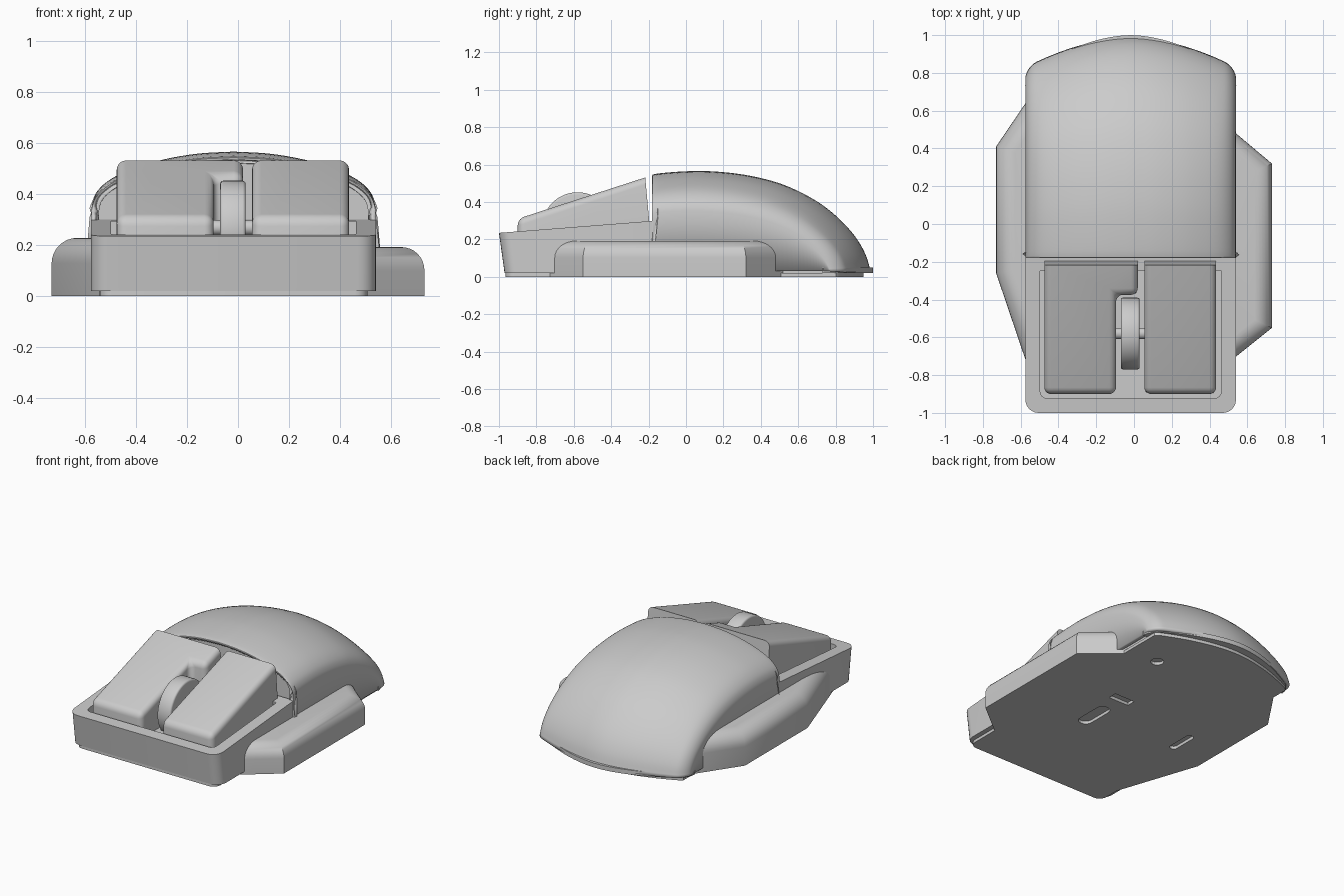
import bpy, bmesh, math
from mathutils import Vector

if "Cube" in bpy.data.objects:
    bpy.data.objects.remove(bpy.data.objects["Cube"])

grey = bpy.data.materials.new("plain_grey")
grey.use_nodes = True
grey.diffuse_color = (0.6, 0.6, 0.6, 1)
grey.node_tree.nodes["Principled BSDF"].inputs["Base Color"].default_value = (0.6, 0.6, 0.6, 1)

CX = -0.0175      # centre line of the body
HALF = 0.5575     # half width of the body
CORNER = 0.06     # plan radius of the rear corners


def finish(name, bm, smooth=True):
    mesh = bpy.data.meshes.new(name)
    bm.to_mesh(mesh)
    bm.free()
    ob = bpy.data.objects.new(name, mesh)
    bpy.context.collection.objects.link(ob)
    mesh.materials.append(grey)
    if smooth:
        bpy.ops.object.select_all(action='DESELECT')
        ob.select_set(True)
        bpy.context.view_layer.objects.active = ob
        bpy.ops.object.shade_smooth_by_angle(angle=math.radians(35))
    return ob


def prism(outline, low, high):
    """Closed prism over a plan outline; low and high are functions of y."""
    bm = bmesh.new()
    bottom = [bm.verts.new((x, y, low(y))) for x, y in outline]
    top = [bm.verts.new((x, y, high(y))) for x, y in outline]
    bm.faces.new(bottom)
    bm.faces.new(top)
    n = len(outline)
    for i in range(n):
        j = (i + 1) % n
        bm.faces.new((bottom[i], bottom[j], top[j], top[i]))
    bmesh.ops.recalc_face_normals(bm, faces=bm.faces)
    return bm


def round_edges(bm, rule, width, segments=5):
    edges = [e for e in bm.edges if rule(e.verts[0].co, e.verts[1].co)]
    bmesh.ops.bevel(bm, geom=edges, offset=width, segments=segments,
                    profile=0.5, affect='EDGES', clamp_overlap=True)


def upright(a, b):
    return abs(a.x - b.x) < 0.01 and abs(a.y - b.y) < 0.01


def flat(z):
    return lambda y: z


def smooth_curve(points, steps=4):
    """Catmull-Rom samples through the points."""
    p = [Vector(q) for q in points]
    p = [2 * p[0] - p[1]] + p + [2 * p[-1] - p[-2]]
    out = []
    for a, b, c, d in zip(p, p[1:], p[2:], p[3:]):
        for k in range(steps):
            t = k / steps
            out.append(0.5 * (2 * b + (c - a) * t + (2 * a - 5 * b + 4 * c - d) * t ** 2
                              + (3 * b - a - 3 * c + d) * t ** 3))
    return out + [p[-2]]


def rear(x, tip, drop):
    """Bowed rear edge with rounded corners."""
    over = min(max(abs(x) - (HALF - CORNER), 0), CORNER)
    return tip - drop * (abs(x) / 0.5) ** 1.8 - CORNER + math.sqrt(CORNER ** 2 - over ** 2)


def rear_outline(half, front, tip, drop, n=40):
    """Plan with a straight front and a bowed rear."""
    xs = [half * math.sin(math.pi * (0.5 - i / n)) for i in range(n + 1)]
    return [(CX - half, front), (CX + half, front)] + [(CX + x, rear(x, tip, drop)) for x in xs]


# Palm shell: one side profile swept across the section
section = smooth_curve([(0, 1), (.14, .985), (.28, .94), (.40, .87), (.48, .80),
                        (.53, .72), (.552, .64), (HALF, .56)])
section = [(-x, s) for x, s in section[:0:-1]] + [(x, s) for x, s in section]
profile = smooth_curve([(0, .535), (.012, .55), (.13, .563), (.26, .565), (.41, .548), (.55, .512),
                        (.66, .463), (.77, .391), (.86, .305), (.93, .213), (.975, .122), (1, .03)])
FRONT, RIM = -0.18, 0.03
bm = bmesh.new()
rows = []
for x, s in [(-HALF, 0)] + section + [(HALF, 0)]:
    depth = rear(x, 0.988, 0.13) - FRONT
    rows.append([bm.verts.new((CX + x, FRONT + depth * t, RIM + s * (z - RIM))) for t, z in profile])
for a, b in zip(rows, rows[1:]):
    for i in range(len(a) - 1):
        bm.faces.new((a[i], b[i], b[i + 1], a[i + 1]))
bmesh.ops.remove_doubles(bm, verts=bm.verts, dist=0.0005)
bmesh.ops.recalc_face_normals(bm, faces=bm.faces)
if sum(f.normal.z for f in bm.faces) < 0:
    bmesh.ops.reverse_faces(bm, faces=bm.faces)
shell = finish("palm_shell", bm)
wall = shell.modifiers.new("wall", 'SOLIDIFY')
wall.thickness = 0.03
wall.offset = -1

# Bulkhead just inside the shell opening
bm = bmesh.new()
arch = [(-HALF, 0)] + section + [(HALF, 0)]
bm.faces.new([bm.verts.new((CX + x * 0.97, -0.15, RIM + s * 0.505)) for x, s in arch])
bmesh.ops.recalc_face_normals(bm, faces=bm.faces)
finish("shell_bulkhead", bm, False)

# Rear lip and inner floor
finish("rear_lip", prism(rear_outline(HALF + 0.002, 0.73, 1.0, 0.17), flat(0.02), flat(0.05)))
finish("inner_floor", prism(rear_outline(0.51, -0.9, 0.93, 0.13), flat(0.02), flat(0.08)))

# Base plate with slots and a screw hole
bm = prism(rear_outline(0.525, -0.965, 0.95, 0.13), flat(0), flat(0.02))
round_edges(bm, lambda a, b: upright(a, b) and a.y < -0.9, 0.05)
plate = finish("base_plate", bm)
for name, x, y, w, l in [("sensor_slot", .16, -.19, .09, .25), ("switch_slot", .155, .066, .15, .06),
                         ("screw_hole", .286, .563, .08, .08), ("side_slot", -.465, -.1, .05, .2)]:
    bm = prism([(x - w / 2, y - l / 2), (x + w / 2, y - l / 2),
                (x + w / 2, y + l / 2), (x - w / 2, y + l / 2)], flat(-0.05), flat(0.05))
    if name != "switch_slot":
        round_edges(bm, upright, min(w, l) * 0.49)
    cutter = finish(name + "_cutter", bm, False)
    cutter.hide_render = True
    cutter.hide_set(True)
    cut = plate.modifiers.new(name, 'BOOLEAN')
    cut.operation = 'DIFFERENCE'
    cut.object = cutter


# Front tray: sloping rim, leaning front, sunken floor
def rim_height(y):
    return 0.235 + (y + 1) * 0.078


left, right, back = CX - HALF, CX + HALF, -0.17
bm = prism([(left, -1), (right, -1), (right, back), (left, back)], flat(0.02), rim_height)
lid = max(bm.faces, key=lambda f: f.normal.z)
bmesh.ops.inset_region(bm, faces=[lid], thickness=0.078, use_even_offset=True)
for item in bmesh.ops.extrude_face_region(bm, geom=[lid])["geom"]:
    if isinstance(item, bmesh.types.BMVert):
        item.co.z = 0.15
bmesh.ops.delete(bm, geom=[lid], context='FACES')
bmesh.ops.recalc_face_normals(bm, faces=bm.faces)
round_edges(bm, lambda a, b: upright(a, b) and a.y < -0.95, 0.07, 6)
round_edges(bm, lambda a, b: upright(a, b) and -0.93 < a.y < -0.9 and abs(a.x - CX) < 0.49, 0.035, 4)
for v in bm.verts:
    if v.co.z < 0.03 and v.co.y < -0.9:
        v.co.y += 0.03
finish("front_tray", bm)


# Click buttons
BACK = -0.182


def button(name, outline):
    bm = prism(outline, flat(0.14), lambda y: 0.31 + (y + 0.9) * 0.322)
    for v in bm.verts:
        if v.co.z > 0.4 and v.co.y > -0.2:
            v.co.y -= 0.036
            v.co.z -= 0.01
    round_edges(bm, lambda a, b: max(a.z, b.z) > 0.15 and min(a.y, b.y) < -0.23, 0.036)
    finish(name, bm)


button("right_button", [(-.475, -.9), (-.095, -.9), (-.095, -.375), (.02, -.375), (.02, BACK), (-.475, BACK)])
button("left_button", [(.055, -.9), (.435, -.9), (.435, BACK), (.055, BACK)])


# Scroll wheel and axle
def disc(name, radius, width, pos, bevel=0):
    bm = bmesh.new()
    bmesh.ops.create_cone(bm, cap_ends=True, segments=48, radius1=radius, radius2=radius, depth=width)
    if bevel:
        round_edges(bm, lambda a, b: abs(a.z - b.z) < 0.001, bevel, 3)
    ob = finish(name, bm)
    ob.rotation_euler = (0, math.pi / 2, 0)
    ob.location = pos


disc("scroll_wheel", 0.19, 0.1, (-0.02, -0.58, 0.262), 0.012)
disc("wheel_axle", 0.03, 0.18, (-0.02, -0.58, 0.268))


# Side grips with rounded outer tops
def grip(name, outline, height, radius):
    inner = outline[0][0]
    bm = prism(outline, flat(0), flat(height))
    round_edges(bm, lambda a, b: min(a.z, b.z) > 0.1
                and not (abs(a.x - inner) < 0.001 and abs(b.x - inner) < 0.001), radius, 8)
    finish(name, bm)


grip("right_grip", [(-.52, .72), (-.73, .41), (-.73, -.26), (-.52, -.88)], 0.228, 0.1)
grip("left_grip", [(.48, .53), (.73, .32), (.73, -.55), (.48, -.75)], 0.192, 0.09)
